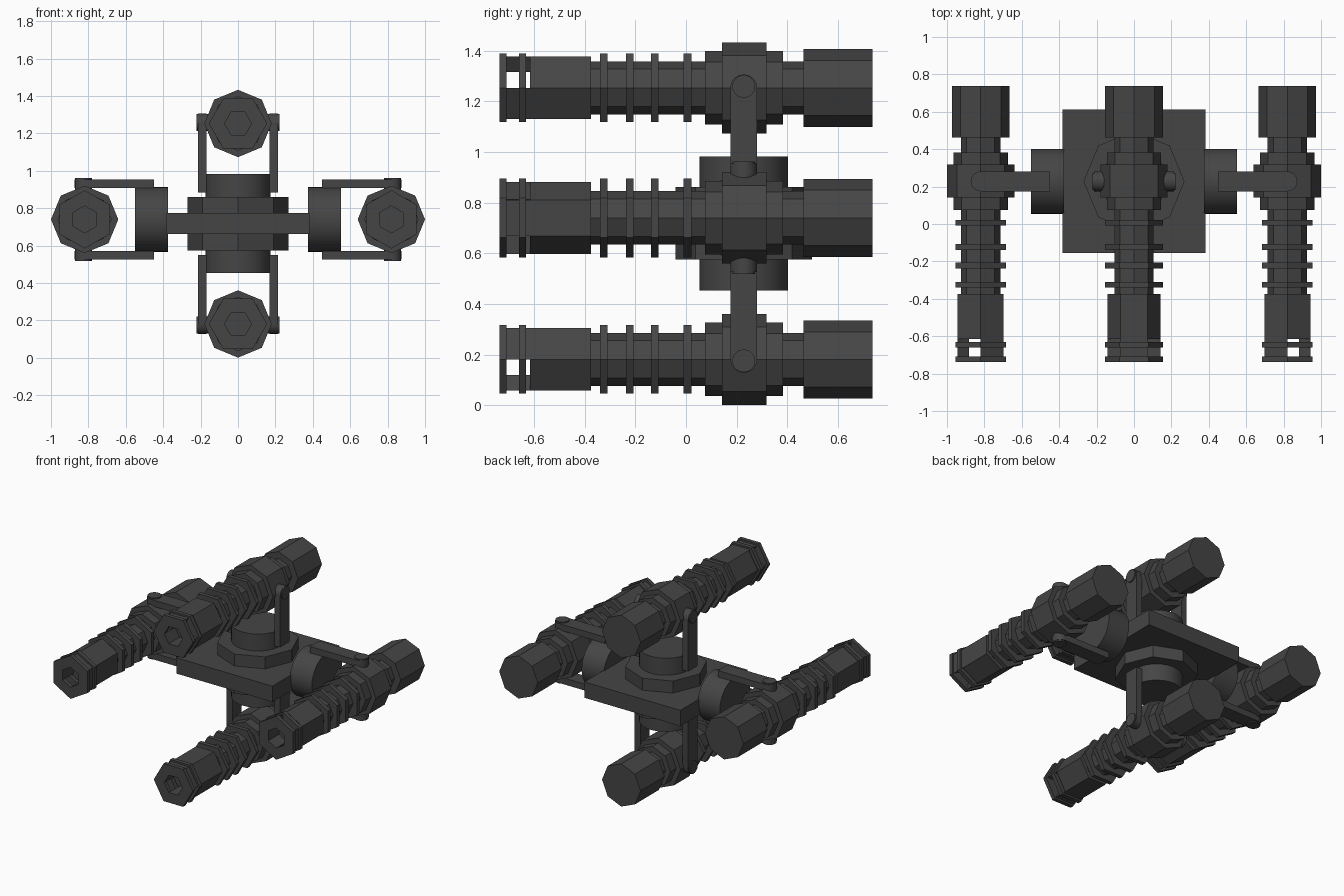
import bpy, bmesh, math
from mathutils import Matrix, Vector

if "Cube" in bpy.data.objects:
    bpy.data.objects.remove(bpy.data.objects["Cube"])

METAL = bpy.data.materials.new("dark grey metal")
METAL.diffuse_color = (0.06, 0.06, 0.06, 1)
METAL.use_nodes = True
METAL.node_tree.nodes["Principled BSDF"].inputs["Base Color"].default_value = METAL.diffuse_color
HUB = Vector((0, 0.228, 0.718))


def finish(name, bm, matrix=Matrix(), smooth=False):
    bmesh.ops.recalc_face_normals(bm, faces=bm.faces)
    me = bpy.data.meshes.new(name)
    bm.to_mesh(me)
    bm.free()
    me.transform(matrix)
    me.materials.append(METAL)
    ob = bpy.data.objects.new(name, me)
    bpy.context.collection.objects.link(ob)
    if smooth:
        bpy.ops.object.select_all(action='DESELECT')
        ob.select_set(True)
        bpy.context.view_layer.objects.active = ob
        bpy.ops.object.shade_smooth_by_angle(angle=math.radians(30))
    return ob


def polygon(bm, n, r, y):
    return [bm.verts.new((r * math.cos(2 * math.pi * i / n), y,
                          r * math.sin(2 * math.pi * i / n))) for i in range(n)]


def lathe(bm, n, profile):
    """Closed n-sided solid along y from (y, radius) pairs."""
    rings = [polygon(bm, n, r, y) for y, r in profile]
    for a, b in zip(rings, rings[1:]):
        for i in range(n):
            j = (i + 1) % n
            bm.faces.new((a[i], a[j], b[j], b[i]))
    bm.faces.new(rings[0])
    bm.faces.new(rings[-1])


def tube(bm, y0, y1, r_out, r_in, keep=range(6)):
    """Hexagonal tube along y made of the kept wall segments."""
    loops = [polygon(bm, 6, r, y) for r, y in
             ((r_out, y0), (r_out, y1), (r_in, y1), (r_in, y0))]
    for i in keep:
        j = (i + 1) % 6
        for k in range(4):
            a, b = loops[k], loops[(k + 1) % 4]
            bm.faces.new((a[i], a[j], b[j], b[i]))
        for side, gone in ((i, (i - 1) % 6), (j, j)):
            if gone not in keep:
                bm.faces.new([lp[side] for lp in loops])
    bmesh.ops.delete(bm, geom=[v for v in bm.verts if not v.link_faces], context='VERTS')


def cylinder(bm, r, depth, matrix):
    bmesh.ops.create_cone(bm, cap_ends=True, segments=32, radius1=r, radius2=r,
                          depth=depth, matrix=matrix)


def gun(side, angle, centre):
    place = Matrix.Translation(centre) @ Matrix.Rotation(angle, 4, 'Y')
    flat = Matrix.Translation((0, -centre.y, 0))

    # stepped octagonal body
    bm = bmesh.new()
    lathe(bm, 8, [(-.375, .105), (.075, .105), (.075, .145), (.142, .145), (.142, .18),
                  (.318, .18), (.318, .145), (.383, .145), (.383, .105), (.463, .105),
                  (.463, .154), (.737, .154)])
    finish(side + "_gun_body", bm, place @ flat)

    # hexagonal barrel with cooling rings
    bm = bmesh.new()
    lathe(bm, 6, [(-.615, .142), (-.375, .142)])
    for y in (-.34, -.237, -.138, -.009):
        lathe(bm, 6, [(y, .156), (y + .03, .156)])
    finish(side + "_gun_barrel", bm, place @ flat)

    # hollow slotted muzzle with two collars
    bm = bmesh.new()
    tube(bm, -.737, -.709, .156, .072)
    tube(bm, -.709, -.66, .142, .072, (1, 3, 4, 5))
    tube(bm, -.66, -.631, .156, .072)
    tube(bm, -.631, -.615, .142, .072, (1, 3, 4, 5))
    finish(side + "_gun_muzzle", bm, place @ flat)

    # pair of round-ended struts reaching back to the drum
    bm = bmesh.new()
    for s in (-1, 1):
        outline = [(-.053, -.37), (.053, -.37)]
        outline += [(.053 * math.cos(t * math.pi / 10), .053 * math.sin(t * math.pi / 10))
                    for t in range(11)]
        a, b = ([bm.verts.new((s * x, y, z)) for y, z in outline] for x in (.168, .214))
        bm.faces.new(a)
        bm.faces.new(b)
        for i in range(len(a)):
            j = (i + 1) % len(a)
            bm.faces.new((a[i], a[j], b[j], b[i]))
    finish(side + "_struts", bm, place, True)

    # pivot pins
    bm = bmesh.new()
    for s in (-1, 1):
        cylinder(bm, .045, .12, Matrix.Translation((s * .162, 0, .006))
                 @ Matrix.Rotation(math.pi / 2, 4, 'Y'))
    finish(side + "_pivot_pins", bm, place, True)


Y = HUB.y
gun("top", 0, Vector((0, Y, 1.253)))
gun("right", math.pi / 2, Vector((.82, Y, .74)))
gun("bottom", math.pi, Vector((0, Y, .181)))
gun("left", -math.pi / 2, Vector((-.82, Y, .74)))

# square hub plate
bm = bmesh.new()
bmesh.ops.create_cube(bm, size=1, matrix=Matrix.Translation(HUB)
                      @ Matrix.Diagonal((.766, .766, .114, 1)))
finish("hub_plate", bm)

# octagonal collar above and below the plate
bm = bmesh.new()
lathe(bm, 8, [(-.143, .27), (.143, .27)])
finish("hub_collar", bm, Matrix.Translation(HUB) @ Matrix.Rotation(math.pi / 2, 4, 'X'))

# round drums
bm = bmesh.new()
cylinder(bm, .175, .53, Matrix.Translation(HUB))
finish("vertical_drum", bm, smooth=True)
for name, s in (("left_drum", -1), ("right_drum", 1)):
    bm = bmesh.new()
    cylinder(bm, .174, .176, Matrix.Translation((s * .463, Y, .74))
             @ Matrix.Rotation(math.pi / 2, 4, 'Y'))
    finish(name, bm, smooth=True)
